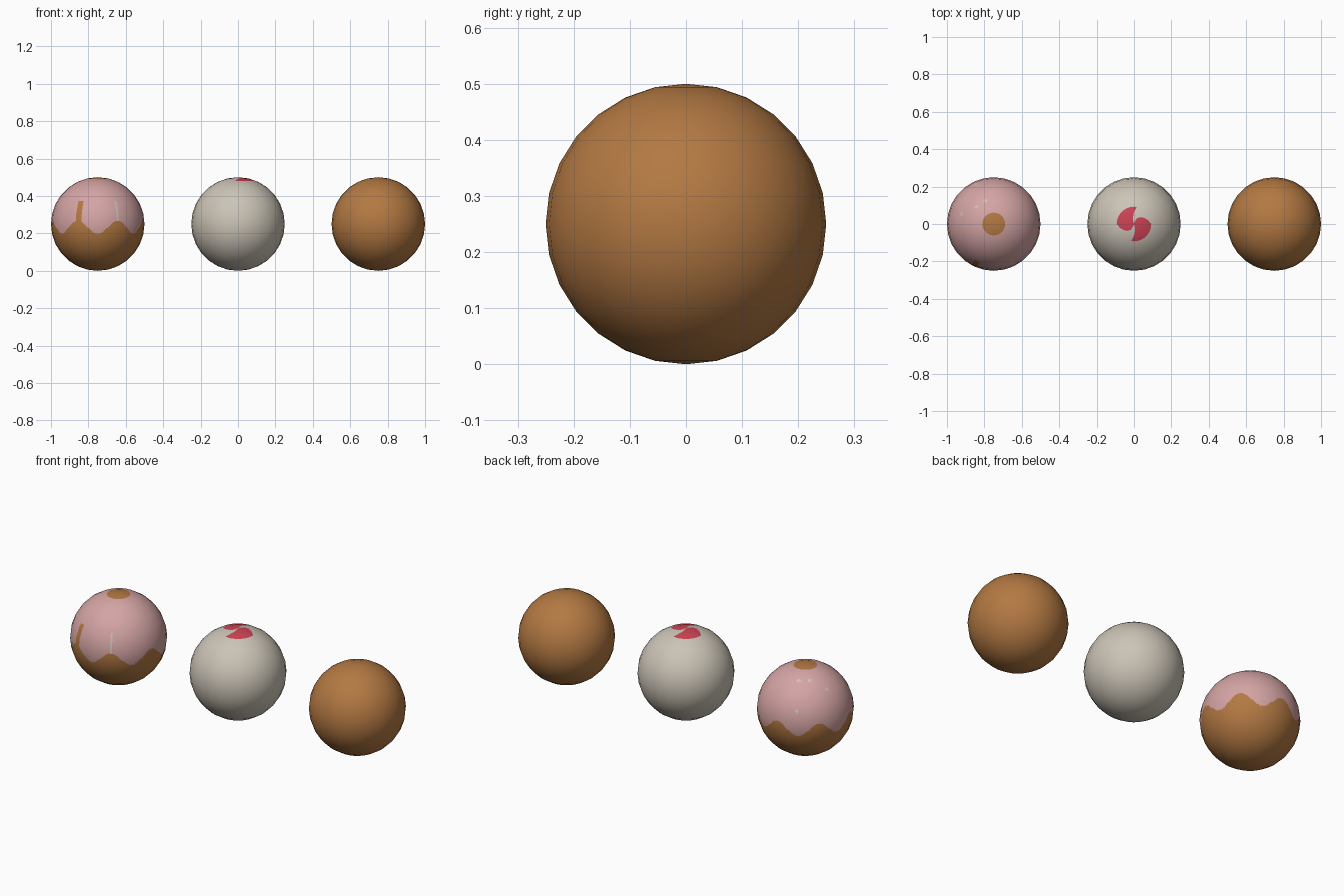
import bpy, bmesh, math
from mathutils import Vector

if "Cube" in bpy.data.objects:
    bpy.data.objects.remove(bpy.data.objects["Cube"])

R = 0.25


def material(name, rgb):
    m = bpy.data.materials.new(name)
    m.diffuse_color = (*rgb, 1)
    m.use_nodes = True
    m.node_tree.nodes["Principled BSDF"].inputs["Base Color"].default_value = m.diffuse_color
    return m


brown = material("dough_brown", (0.45, 0.19, 0.055))
pink = material("icing_pink", (0.66, 0.37, 0.37))
cream = material("cream_white", (0.60, 0.55, 0.47))
red = material("swirl_red", (0.60, 0.055, 0.085))


def ball(name, x, mats, rule=None, cuts=0):
    """Coarse smooth ball; flat facets are cut finer where a painted rule needs it."""
    bm = bmesh.new()
    bmesh.ops.create_uvsphere(bm, u_segments=28, v_segments=14, radius=R)
    if cuts:
        bmesh.ops.subdivide_edges(bm, edges=bm.edges[:], cuts=cuts, use_grid_fill=True)
    for f in bm.faces:
        f.smooth = True
        if rule:
            f.material_index = rule(f.calc_center_median())
    me = bpy.data.meshes.new(name)
    bm.to_mesh(me)
    bm.free()
    for m in mats:
        me.materials.append(m)
    me.normals_split_custom_set_from_vertices([v.co.normalized() for v in me.vertices])
    ob = bpy.data.objects.new(name, me)
    ob.location = (x, 0, R)
    bpy.context.collection.objects.link(ob)
    return ob


def direction(phi, z):
    """Point on the ball at angle phi (degrees from the front towards +x) and height z."""
    a, h = math.radians(phi), math.sqrt(R * R - z * z)
    return Vector((h * math.sin(a), -h * math.cos(a), z))


# sprinkles: angle around the ball and height above its centre
sprinkles = [direction(204, 0.084), direction(253, 0.172),
             direction(225, 0.213), direction(200, 0.212)]


def icing_rule(c):
    # 0 dough, 1 icing, 2 sprinkle
    phi = math.atan2(c.x, -c.y)
    deg = math.degrees(phi)
    edge = -0.017 - 0.034 * math.cos(7 * phi)      # seven scallops
    if c.z < edge:
        return 0
    if c.z > 0 and math.hypot(c.x, c.y) < 0.062:   # hole on top
        return 0
    if abs(deg + 24.5) < 4.3 and c.z < 0.122:      # dough strip at the front left
        return 0
    if abs(deg - 25.8) < 1 and c.z < 0.125:        # thin pale strip at the front right
        return 2
    if any((c - s).length < 0.010 for s in sprinkles):
        return 2
    return 1


def swirl_rule(c):
    # two curved arms around the top
    r = math.hypot(c.x, c.y)
    if c.z < 0 or r > 0.092:
        return 0
    a = math.degrees(math.atan2(c.y, c.x)) - 80 - (0.092 - r) * 320
    return 1 if (a % 180) < 100 + min(45, (0.092 - r) * 750) else 0


ball("iced_ball", -0.75, [brown, pink, cream], icing_rule, 9)
ball("cream_ball", 0.0, [cream, red], swirl_rule, 9)
ball("plain_ball", 0.75, [brown])
